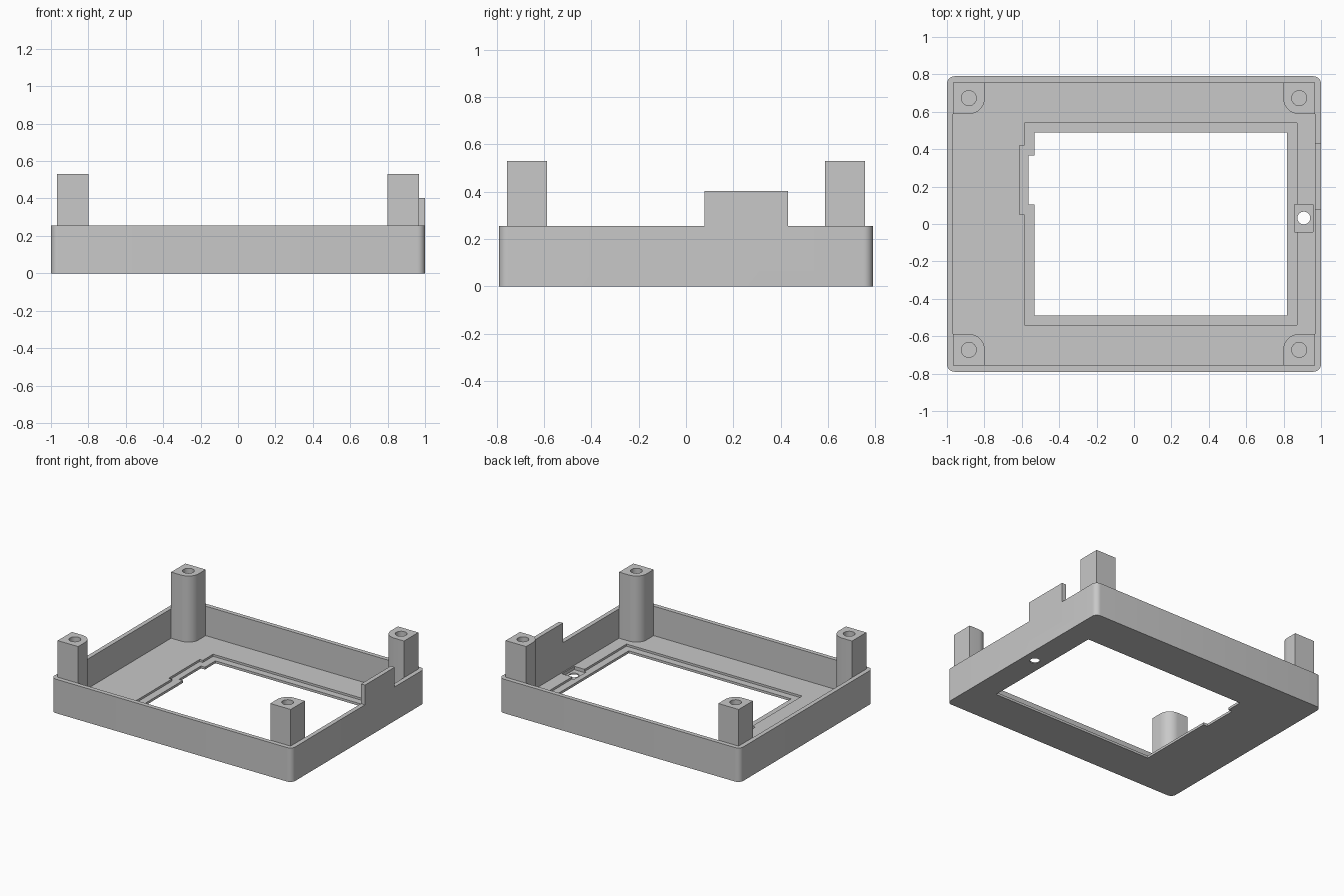
import bpy, bmesh, math

cube = bpy.data.objects.get("Cube")
if cube:
    bpy.data.objects.remove(cube, do_unlink=True)

grey = bpy.data.materials.new("plain grey")
grey.use_nodes = True
COLOUR = (0.58, 0.58, 0.58, 1)
grey.diffuse_color = COLOUR
grey.node_tree.nodes["Principled BSDF"].inputs["Base Color"].default_value = COLOUR

FLOOR, LEDGE, POCKET, RIM, WALL = 0.034, 0.018, 0.009, 0.255, 0.033
W, D = 1.0, 0.79                      # half width and half depth


def prism(name, outline, z0, z1):
    """Extrude a counter-clockwise outline from z0 to z1."""
    bm = bmesh.new()
    base = bm.faces.new([bm.verts.new((x, y, z0)) for x, y in outline])
    top = bmesh.ops.extrude_face_region(bm, geom=[base])["geom"]
    for v in top:
        if isinstance(v, bmesh.types.BMVert):
            v.co.z = z1
    bmesh.ops.recalc_face_normals(bm, faces=bm.faces[:])
    mesh = bpy.data.meshes.new(name)
    bm.to_mesh(mesh)
    bm.free()
    mesh.materials.append(grey)
    ob = bpy.data.objects.new(name, mesh)
    bpy.context.collection.objects.link(ob)
    return ob


def rect(x0, x1, y0, y1):
    return [(x0, y0), (x1, y0), (x1, y1), (x0, y1)]


def arc(cx, cy, r, start, sweep, n):
    return [(cx + r * math.cos(start + sweep * i / n),
             cy + r * math.sin(start + sweep * i / n)) for i in range(n + 1)]


def circle(cx, cy, r):
    return arc(cx, cy, r, 0, math.tau, 40)[:-1]


def notched(x0, x1, y0, y1, nx, ny0, ny1):
    """Rectangle with a shallow notch pushed out of its -x side."""
    return rect(x0, x1, y0, y1) + [(x0, ny1), (nx, ny1), (nx, ny0), (x0, ny0)]


def combine(ob, other, operation):
    """Apply a boolean and discard the helper."""
    mod = ob.modifiers.new("boolean", "BOOLEAN")
    mod.operation, mod.object, mod.solver = operation, other, "EXACT"
    graph = bpy.context.evaluated_depsgraph_get()
    mesh = bpy.data.meshes.new_from_object(ob.evaluated_get(graph))
    ob.modifiers.clear()
    ob.data = mesh
    bpy.data.objects.remove(other, do_unlink=True)


def smooth(ob):
    bpy.ops.object.select_all(action="DESELECT")
    ob.select_set(True)
    bpy.context.view_layer.objects.active = ob
    bpy.ops.object.shade_smooth_by_angle(angle=math.radians(30))


# Tray with rounded vertical corners
r = 0.04
corners = [(W - r, D - r), (r - W, D - r), (r - W, r - D), (W - r, r - D)]
outline = [p for i, (x, y) in enumerate(corners)
           for p in arc(x, y, r, i * math.pi / 2, math.pi / 2, 8)]
tray = prism("bezel_tray", outline, 0, RIM)
ix, iy = W - WALL, D - WALL
cuts = [
    (rect(-ix, ix, -iy, iy), FLOOR),                                       # cavity
    (notched(-0.586, 0.872, -0.54, 0.541, -0.612, 0.052, 0.42), LEDGE),    # screen ledge
    (rect(0.858, 0.958, -0.043, 0.105), POCKET),                           # small pocket
    (notched(-0.531, 0.817, -0.488, 0.49, -0.564, 0.105, 0.366), -0.1),    # window
    (circle(0.908, 0.032, 0.034), -0.1),                                   # pin hole
]
for shape, bottom in cuts:
    combine(tray, prism("cutter", shape, bottom, 0.6), "DIFFERENCE")

# Raised tab on the left wall
combine(tray, prism("tab", rect(ix, W, 0.078, 0.43), 0.1, 0.403), "UNION")
smooth(tray)

# Corner posts with a rounded inner corner and a deep screw hole
for side, sx in (("left", 1), ("right", -1)):
    for end, sy in (("back", 1), ("front", -1)):
        cx, cy, pr = 0.883, 0.673, 0.085
        shape = arc(cx, cy, pr, math.pi, math.pi / 2, 10) + [
            (ix, cy - pr), (ix, iy), (cx - pr, iy)]
        post = prism(f"{end}_{side}_post", [(x * sx, y * sy) for x, y in shape], FLOOR, 0.53)
        hole = prism("cutter", circle(cx * sx, cy * sy, 0.04), FLOOR - 0.1, 0.6)
        combine(post, hole, "DIFFERENCE")
        smooth(post)
